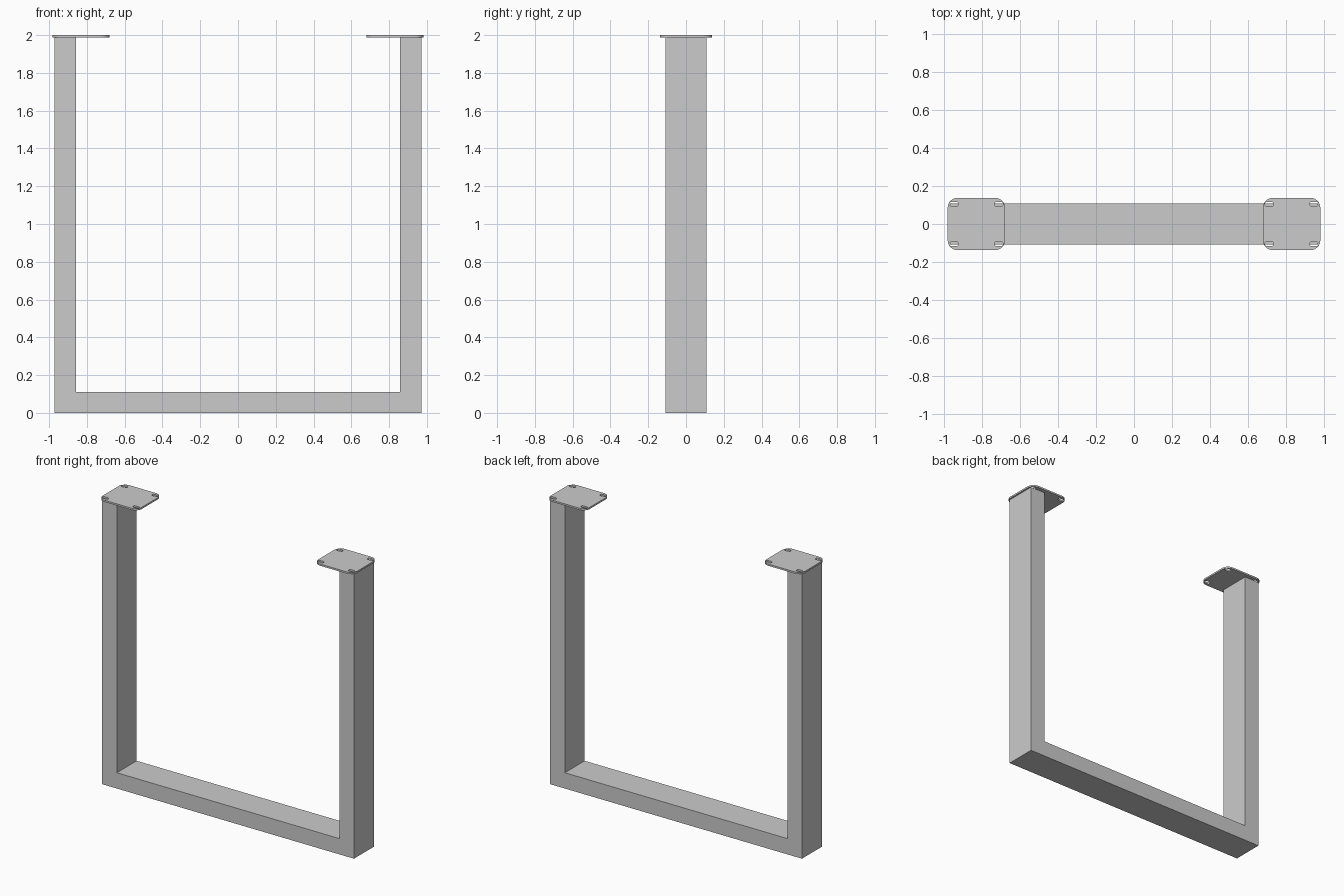
import bpy, bmesh
from math import pi, cos, sin

if "Cube" in bpy.data.objects:
    bpy.data.objects.remove(bpy.data.objects["Cube"])

PLATE_T = 0.012
TOP = 2.0


def rounded(cx, cy, hx, hy, r, seg):
    """Outline of a rounded rectangle (a slot when r equals hy)."""
    pts = []
    for k, (sx, sy) in enumerate(((1, 1), (-1, 1), (-1, -1), (1, -1))):
        for i in range(seg + 1):
            a = (k + i / seg) * pi / 2
            p = (cx + sx * (hx - r) + r * cos(a), cy + sy * (hy - r) + r * sin(a))
            if not pts or abs(p[0] - pts[-1][0]) + abs(p[1] - pts[-1][1]) > 1e-5:
                pts.append(p)
    if abs(pts[0][0] - pts[-1][0]) + abs(pts[0][1] - pts[-1][1]) < 1e-5:
        pts.pop()
    return pts


def make_plate(name, x):
    """Flat mounting plate with four slotted screw holes."""
    curve = bpy.data.curves.new(name, 'CURVE')
    curve.dimensions = '2D'
    curve.fill_mode = 'BOTH'
    curve.extrude = PLATE_T / 2
    outlines = [rounded(0, 0, 0.151, 0.137, 0.05, 8)]
    outlines += [rounded(sx * 0.1185, sy * 0.105, 0.023, 0.012, 0.012, 6)
                 for sx in (-1, 1) for sy in (-1, 1)]
    for pts in outlines:
        s = curve.splines.new('POLY')
        s.points.add(len(pts) - 1)
        for p, (px, py) in zip(s.points, pts):
            p.co = (px, py, 0, 1)
        s.use_cyclic_u = True
    ob = bpy.data.objects.new(name, curve)
    ob.location = (x, 0, TOP - PLATE_T / 2)
    bpy.context.collection.objects.link(ob)
    bpy.ops.object.select_all(action='DESELECT')
    ob.select_set(True)
    bpy.context.view_layer.objects.active = ob
    bpy.ops.object.convert(target='MESH')
    bpy.ops.object.shade_smooth_by_angle()


# U-shaped leg frame: front profile extruded through the depth
xo, xi, bar, depth, zt = 0.971, 0.858, 0.11, 0.109, TOP - PLATE_T
profile = [(-xo, 0), (xo, 0), (xo, zt), (xi, zt),
           (xi, bar), (-xi, bar), (-xi, zt), (-xo, zt)]
bm = bmesh.new()
face = bm.faces.new([bm.verts.new((x, -depth, z)) for x, z in profile])
ext = bmesh.ops.extrude_face_region(bm, geom=[face])
bmesh.ops.translate(bm, vec=(0, 2 * depth, 0),
                    verts=[v for v in ext['geom'] if isinstance(v, bmesh.types.BMVert)])
bmesh.ops.recalc_face_normals(bm, faces=bm.faces)
mesh = bpy.data.meshes.new("u_frame")
bm.to_mesh(mesh)
bm.free()
bpy.context.collection.objects.link(bpy.data.objects.new("u_frame", mesh))

# Mounting plates on top of both uprights
make_plate("left_mounting_plate", -0.831)
make_plate("right_mounting_plate", 0.831)
